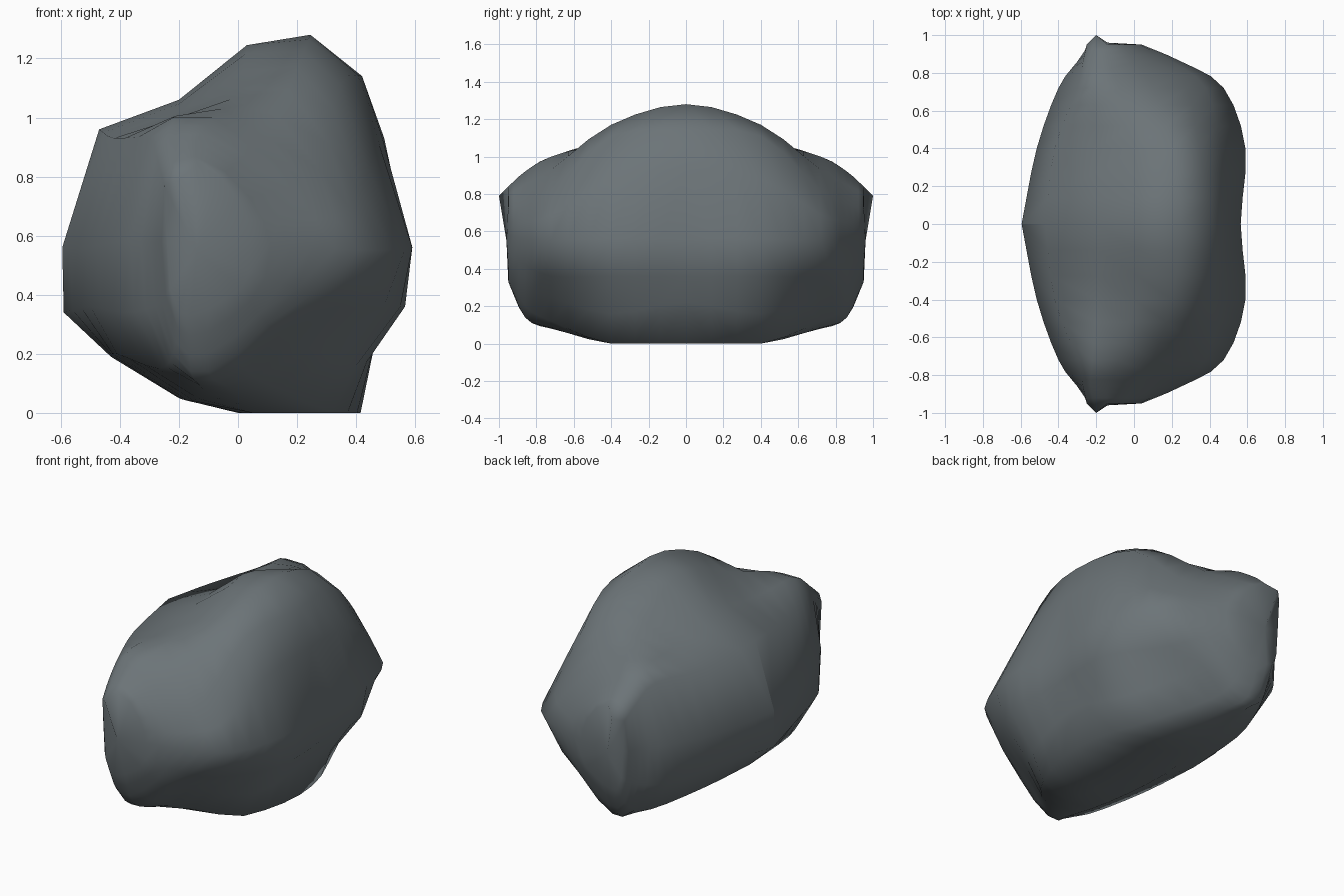
import bpy
import bmesh
from mathutils import Vector

default_cube = bpy.data.objects.get("Cube")
if default_cube:
    bpy.data.objects.remove(default_cube, do_unlink=True)

# Stone material
stone = bpy.data.materials.new("slate_grey_stone")
stone.use_nodes = True
stone_colour = (0.15, 0.175, 0.187, 1)
stone.diffuse_color = stone_colour
stone.node_tree.nodes["Principled BSDF"].inputs["Base Color"].default_value = stone_colour

# Cross-sections as (x, z), each running from the right shoulder over the
# top, down the left side and back along the underside
MIDDLE = [(-.47, .96), (-.2, 1.06), (.03, 1.245), (.245, 1.28), (.42, 1.14),
          (.495, .93), (.565, .56), (.55, .36), (.46, .22), (.415, 0),
          (0, 0), (-.2, .05), (-.43, .19), (-.59, .34), (-.595, .56)]
SHOULDER = [(-.42, .93), (-.2, 1), (0, 1.1), (.2, 1.17), (.345, 1.11),
            (.46, .88), (.59, .56), (.55, .36), (.4, .16), (.32, 0),
            (.05, 0), (-.15, .04), (-.41, .2), (-.5, .36), (-.515, .56)]
CORNER = [(-.3, .93), (-.22, 1), (-.08, 1), (.1, .93), (.28, .82),
          (.38, .69), (.475, .55), (.34, .36), (.18, .25), (.06, .12),
          (-.03, .085), (-.12, .08), (-.27, .15), (-.39, .34), (-.4, .58)]
SHELF = [(-.27, .85), (-.23, .9), (-.14, .92), (0, .85), (.12, .75),
         (.2, .65), (.25, .56), (.2, .42), (.1, .3), (0, .2),
         (-.1, .14), (-.16, .14), (-.22, .2), (-.28, .36), (-.3, .58)]
END = [(-.25, .77), (-.21, .83), (-.14, .84), (-.06, .8), (0, .72),
       (.03, .65), (.04, .58), (.04, .48), (.01, .42), (-.05, .38),
       (-.1, .35), (-.16, .33), (-.2, .34), (-.23, .42), (-.24, .58)]
TIP = Vector((-.2, 1, .79))
CAP_CENTRE = Vector((-.14, .96, .55))
STEPS = 3


def section(points, depth):
    return [Vector((x, depth, z)) for x, z in points]


def beyond(a, b):
    """Continue two sections in a straight line past the second."""
    return [2 * q - p for p, q in zip(a, b)]


def spline(a, b, c, d, t):
    """Smooth curve from b to c, with a and d as the outer neighbours."""
    p = b + t * ((c - a) / 2 + t * (a - 2.5 * b + 2 * c - d / 2
                                    + t * (1.5 * (b - c) + (d - a) / 2)))
    p.z = max(p.z, 0)
    return p


def smooth_rings():
    """Fill in rings between the sections, from the middle to the end."""
    keys = [section(MIDDLE, 0), section(SHOULDER, .4), section(CORNER, .72),
            section(SHELF, .86), section(END, .95)]
    # The top runs smoothly across the middle; the right flank has a ridge
    mirrored = section(SHOULDER, -.4)
    straight = beyond(keys[1], keys[0])
    start = [s if k.x < -.4 else m for k, s, m in zip(keys[0], straight, mirrored)]
    keys = [start, *keys, beyond(keys[-2], keys[-1])]
    rings = []
    for k in range(1, len(keys) - 2):
        for step in range(1, STEPS + 1):
            rings.append([spline(*four, step / STEPS)
                          for four in zip(*keys[k - 1:k + 3])])
    rings[-1][1] = TIP
    return rings


def build_half(bm, middle, side):
    """Loft one half of the rock from the shared middle ring to its end."""
    def add(p):
        return bm.verts.new((p.x, side * p.y, p.z))

    count = len(middle)
    previous = middle
    for points in smooth_rings():
        ring = [add(p) for p in points]
        for i in range(count):
            j = (i + 1) % count
            bm.faces.new((previous[i], previous[j], ring[j], ring[i]))
        previous = ring
    centre = add(CAP_CENTRE)
    for i in range(count):
        bm.faces.new((previous[i], previous[(i + 1) % count], centre))


# Rock body, lofted both ways from the middle
bm = bmesh.new()
middle = [bm.verts.new(p) for p in section(MIDDLE, 0)]
for side in (-1, 1):
    build_half(bm, middle, side)
bmesh.ops.recalc_face_normals(bm, faces=bm.faces)
for face in bm.faces:
    face.smooth = True

# Hard ridge down the middle of the right flank
for edge in bm.edges:
    if all(v in middle and v.co.x < -.45 for v in edge.verts):
        edge.smooth = False

mesh = bpy.data.meshes.new("rock_body")
bm.to_mesh(mesh)
bm.free()
mesh.materials.append(stone)
rock = bpy.data.objects.new("rock_body", mesh)
bpy.context.collection.objects.link(rock)
